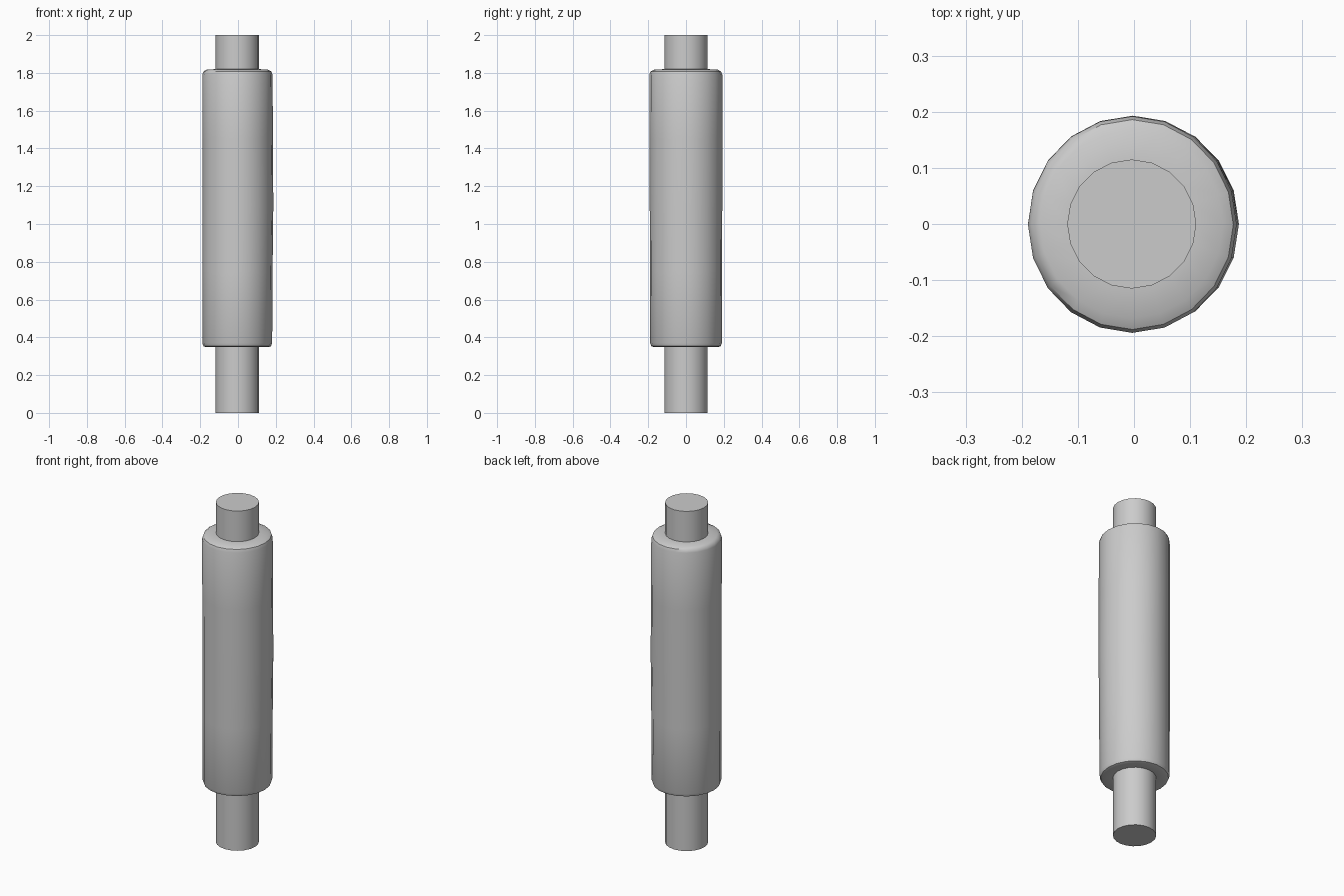
import bpy, bmesh, math

if "Cube" in bpy.data.objects:
    bpy.data.objects.remove(bpy.data.objects["Cube"])

SIDES = 20
CX = -0.004  # the rod sits a hair off centre


def lathe(name, rings, cap):
    """Rings are (z, radius x, radius y, centre x, centre y), bottom to top."""
    bm = bmesh.new()
    loops = []
    for z, rx, ry, cx, cy in rings:
        loops.append([bm.verts.new((cx + rx * math.cos(2 * math.pi * i / SIDES),
                                    cy + ry * math.sin(2 * math.pi * i / SIDES), z))
                      for i in range(SIDES)])
    for a, b in zip(loops, loops[1:]):
        for i in range(SIDES):
            j = (i + 1) % SIDES
            bm.faces.new((a[i], a[j], b[j], b[i]))
    if cap:
        bm.faces.new(loops[0][::-1])
        bm.faces.new(loops[-1])
    mesh = bpy.data.meshes.new(name)
    bm.to_mesh(mesh)
    bm.free()
    obj = bpy.data.objects.new(name, mesh)
    bpy.context.collection.objects.link(obj)
    bpy.ops.object.select_all(action='DESELECT')
    obj.select_set(True)
    bpy.context.view_layer.objects.active = obj
    bpy.ops.object.shade_smooth_by_angle(angle=math.radians(40))
    return obj


# inner rod
lathe("rod", [(z, 0.115, 0.115, CX, 0) for z in (0, 2)], True)

# padded sleeve with rounded ends and a slight bulge
lathe("sleeve", [
    (0.352, 0.115, 0.115, CX, 0),
    (0.348, 0.165, 0.168, CX, 0),
    (0.353, 0.179, 0.183, CX, 0),
    (0.370, 0.185, 0.190, CX, 0),
    (0.75, 0.186, 0.191, -0.003, 0),
    (1.10, 0.188, 0.192, -0.001, 0),
    (1.45, 0.187, 0.193, -0.002, 0),
    (1.790, 0.186, 0.193, -0.003, -0.001),
    (1.807, 0.180, 0.187, -0.003, -0.001),
    (1.817, 0.163, 0.168, CX, 0),
    (1.820, 0.115, 0.115, CX, 0),
], False)
